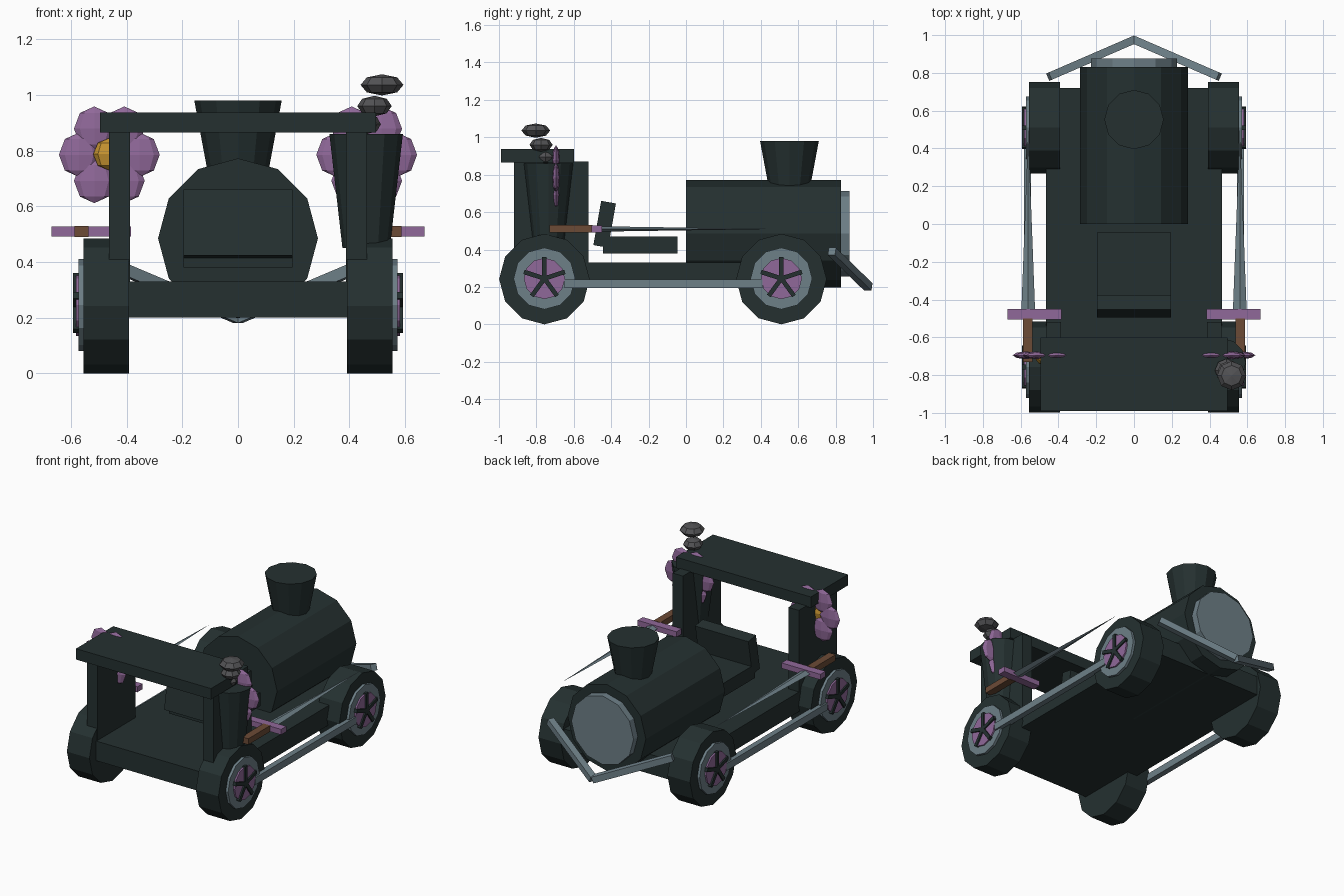
import bpy, math
from mathutils import Vector

if "Cube" in bpy.data.objects:
    bpy.data.objects.remove(bpy.data.objects["Cube"])


def mat(name, r, g, b):
    m = bpy.data.materials.new(name)
    m.diffuse_color = (r, g, b, 1)
    m.use_nodes = True
    m.node_tree.nodes["Principled BSDF"].inputs["Base Color"].default_value = m.diffuse_color
    return m


DARK = mat("dark green black", 0.018, 0.030, 0.030)
SLATE = mat("slate grey", 0.155, 0.215, 0.245)
PURPLE = mat("dusty purple", 0.28, 0.14, 0.32)
BROWN = mat("brown wood", 0.15, 0.07, 0.037)
YELLOW = mat("amber yellow", 0.56, 0.29, 0.03)
GREY = mat("smoke grey", 0.085, 0.085, 0.09)


def finish(name, m):
    o = bpy.context.object
    o.name = name
    o.data.materials.append(m)
    return o


def box(name, m, x, y, z):
    """Box from (min, max) ranges."""
    bpy.ops.mesh.primitive_cube_add(size=1, location=[(a + b) / 2 for a, b in (x, y, z)])
    o = finish(name, m)
    o.scale = [b - a for a, b in (x, y, z)]
    return o


def mirror_x(s, a, b):
    return (min(s * a, s * b), max(s * a, s * b))


def disc(name, m, axis, centre, r, depth, n=12):
    rot = {'X': (0, math.pi / 2, 0), 'Y': (math.pi / 2, 0, 0)}[axis]
    bpy.ops.mesh.primitive_cylinder_add(vertices=n, radius=r, depth=depth,
                                        location=centre, rotation=rot)
    return finish(name, m)


def cone(name, m, centre, r1, r2, depth, n=12):
    bpy.ops.mesh.primitive_cone_add(vertices=n, radius1=r1, radius2=r2,
                                    depth=depth, location=centre)
    return finish(name, m)


def ball(name, m, centre, size):
    bpy.ops.mesh.primitive_uv_sphere_add(segments=8, ring_count=4, radius=1, location=centre)
    o = finish(name, m)
    o.scale = size
    return o


def bar(name, m, a, b, w):
    """Square bar between two points."""
    a, b = Vector(a), Vector(b)
    bpy.ops.mesh.primitive_cube_add(size=1, location=(a + b) / 2)
    o = finish(name, m)
    o.scale = (w, w, (b - a).length)
    o.rotation_euler = (b - a).to_track_quat('Z', 'Y').to_euler()
    return o


# Body: chassis, boiler, chimney, canopy
box("chassis", DARK, (-.465, .465), (-.93, .72), (.2, .33))
disc("boiler", DARK, 'Y', (0, .415, .485), .287, .83)
disc("boiler_plate", SLATE, 'Y', (0, .845, .485), .228, .06)
cone("chimney", DARK, (0, .553, .86), .112, .157, .24)
box("canopy", DARK, (-.495, .495), (-.99, -.6), (.865, .937))

# Seat
box("seat", DARK, (-.195, .195), (-.445, -.045), (.38, .47))
back = box("seat_back", DARK, (-.195, .195), (-.475, -.395), (.415, .655))
back.rotation_euler.x = -math.radians(10)

# Exhaust stack with smoke puffs on the right
cone("exhaust_stack", DARK, (.46, -.735, .655), .085, .132, .41)
ball("smoke_puff_low", GREY, (.465, -.75, .895), (.048, .048, .035))
ball("smoke_puff_mid", GREY, (.49, -.775, .96), (.062, .062, .037))
ball("smoke_puff_top", GREY, (.517, -.803, 1.036), (.077, .077, .038))

for s, side in ((-1, "left"), (1, "right")):
    # Side panel holding the canopy
    box("panel_" + side, DARK, mirror_x(s, .387, .463), (-.92, -.52), (.22, .87))

    # Wheels with hub, disc and five spokes
    for y, end in ((-.757, "front"), (.51, "rear")):
        tag = end + "_" + side
        disc("wheel_" + tag, DARK, 'X', (s * .473, y, .242), .242, .165)
        disc("hub_" + tag, SLATE, 'X', (s * .555, y, .245), .165, .035)
        disc("hub_disc_" + tag, PURPLE, 'X', (s * .565, y, .245), .11, .035)
        for i in range(5):
            a = math.pi / 2 + i * math.tau / 5
            d = Vector((0, math.cos(a), math.sin(a)))
            c = Vector((s * .58, y, .245))
            bar("spoke_%s_%d" % (tag, i), DARK, c, c + d * .115, .024)

    # Connecting rod
    box("rod_" + side, SLATE, mirror_x(s, .545, .583), (-.65, .41), (.193, .24))

    # Side sword: grip, guard, blade
    box("grip_" + side, BROWN, mirror_x(s, .537, .587), (-.73, -.5), (.49, .53))
    box("guard_" + side, PURPLE, mirror_x(s, .385, .67), (-.505, -.45), (.492, .528))
    blade = cone("blade_" + side, SLATE, (s * .56, .025, .51), 1, 0, .95, 4)
    blade.scale = (.036, .014, 1)
    blade.rotation_euler.x = -math.pi / 2

    # Flower: six flattened petals and a centre
    for i in range(6):
        a = i * math.tau / 6
        ball("petal_%s_%d" % (side, i), PURPLE,
             (s * .462 + .108 * math.cos(a), -.695, .785 + .108 * math.sin(a)),
             (.073, .02, .08))
    ball("flower_centre_" + side, YELLOW, (s * .462, -.718, .787), (.058, .03, .058))

    # Track guard arm
    bar("track_guard_" + side, SLATE, (s * .45, .78, .39), (0, .975, .2), .042)
